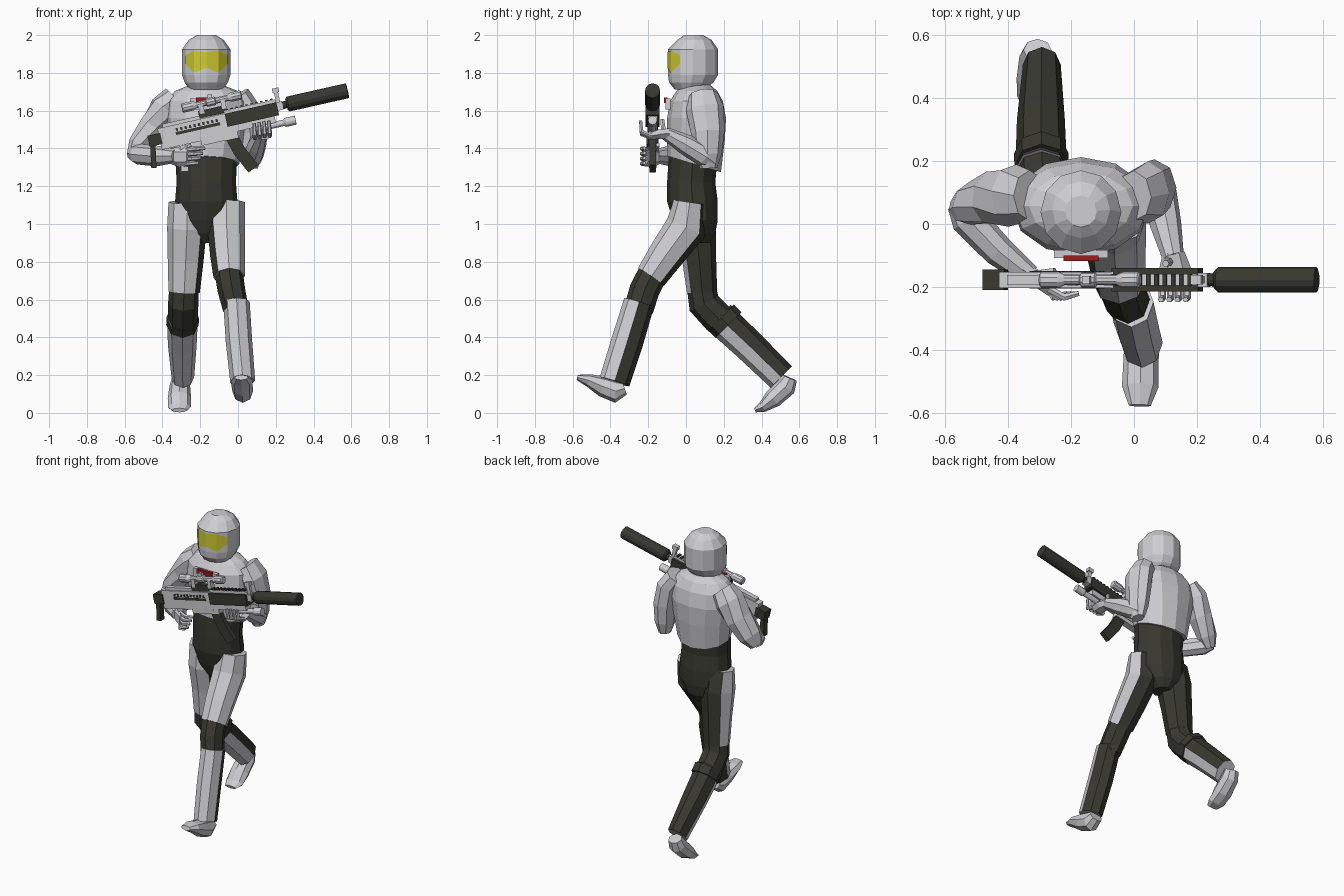
import bpy, bmesh, math
from mathutils import Vector, Matrix


def material(name, rgb):
    m = bpy.data.materials.new(name)
    m.diffuse_color = (*rgb, 1)
    return m


LIGHT = material("light grey armour", (0.62, 0.62, 0.65))
DARK = material("dark olive suit", (0.04, 0.04, 0.03))
YELLOW = material("yellow visor", (0.62, 0.60, 0.03))
RED = material("red", (0.35, 0.01, 0.01))
CX = -0.168                                   # body centre line


def finish(name, bm, mats):
    bmesh.ops.recalc_face_normals(bm, faces=bm.faces)
    me = bpy.data.meshes.new(name)
    bm.to_mesh(me)
    bm.free()
    for m in mats:
        me.materials.append(m)
    ob = bpy.data.objects.new(name, me)
    bpy.context.collection.objects.link(ob)
    return ob


def loft(name, pts, mats, n=8, ref=(1, 0, 0), flat=False, rule=None, matrix=None):
    """Skin rings (x, y, z, half width, half depth) along a path."""
    bm = bmesh.new()
    P = [Vector(p[:3]) for p in pts]
    rings = []
    for i, p in enumerate(pts):
        t = Vector((0, 0, -1)) if flat else (P[min(i + 1, len(P) - 1)] - P[max(i - 1, 0)]).normalized()
        s = Vector(ref)
        s = (s - t * s.dot(t)).normalized()
        f = t.cross(s)
        rings.append([bm.verts.new(P[i] + s * (math.cos(a) * p[3]) + f * (math.sin(a) * p[4]))
                      for a in (2 * math.pi * k / n for k in range(n))])
    for i in range(len(rings) - 1):
        for k in range(n):
            j = (k + 1) % n
            face = bm.faces.new((rings[i][k], rings[i][j], rings[i + 1][j], rings[i + 1][k]))
            a = 2 * math.pi * (k + 0.5) / n
            if rule:
                face.material_index = rule(math.cos(a), math.sin(a))
    bm.faces.new(rings[0])
    bm.faces.new(rings[-1])
    if matrix:
        bm.transform(matrix)
    return finish(name, bm, mats)


def stack(name, rows, mats, n=12):
    """Upright loft from rows (z, half width, front y, back y)."""
    return loft(name, [(CX, (a + b) / 2, z, w, (b - a) / 2) for z, w, a, b in rows], mats, n, flat=True)


def box(name, centre, size, mat, matrix=Matrix(), rot=0):
    bm = bmesh.new()
    bmesh.ops.create_cube(bm, size=1)
    bm.transform(matrix @ Matrix.Translation(centre) @ Matrix.Rotation(math.radians(-rot), 4, 'Y')
                 @ Matrix.Diagonal((*size, 1)))
    return finish(name, bm, [mat])


# Helmet, visor plate and neck
stack("helmet", [(2.0, .05, -.01, .09), (1.975, .092, -.045, .135), (1.925, .128, -.095, .17),
                 (1.79, .128, -.095, .17), (1.75, .115, -.09, .145), (1.712, .09, -.06, .10)], [LIGHT])
bm = bmesh.new()
cols = []
for deg, lo, hi in [(30, 1.85, 1.89), (60, 1.80, 1.918), (90, 1.828, 1.91), (120, 1.80, 1.918), (150, 1.85, 1.89)]:
    a = math.radians(deg)
    cols.append([bm.verts.new((CX + .131 * math.cos(a), .0375 - .1365 * math.sin(a), z)) for z in (lo, hi)])
for a, b in zip(cols, cols[1:]):
    bm.faces.new((a[0], b[0], b[1], a[1]))
finish("visor", bm, [YELLOW])
stack("neck", [(1.76, .07, -.03, .10), (1.66, .08, -.04, .13)], [DARK], 10)

# Torso
vest = stack("armour_vest", [(1.735, .09, -.02, .13), (1.705, .165, -.05, .165), (1.65, .215, -.085, .195),
                             (1.56, .22, -.1, .212), (1.44, .195, -.1, .205), (1.30, .175, -.098, .185)], [LIGHT])
for v in vest.data.vertices:                  # hem drops toward the back
    if v.co.z < 1.31:
        v.co.z += .03 - v.co.y * .3
stack("waist_and_pelvis", [(1.38, .165, -.09, .17), (1.22, .157, -.1, .155), (1.12, .165, -.1, .168),
                           (1.02, .16, -.07, .168), (.95, .11, -.04, .155), (.9, .05, 0, .12)], [DARK])
box("collar_badge", (CX, -.108, 1.655), (.11, .018, .03), RED)
box("collar_plate", (CX, -.095, 1.635), (.17, .025, .06), LIGHT)


# Legs: front and outer sides armoured, back and inner sides dark
def leg(side, name, thigh, knee, shin, foot):
    loft(name + "_thigh", thigh, [LIGHT, DARK],
         rule=lambda c, s: 0 if s > .5 or c * side > .8 else 1)
    loft(name + "_knee", knee, [DARK])
    loft(name + "_shin", shin, [LIGHT, DARK], rule=lambda c, s: 0 if s > 0 else 1)
    loft(name + "_foot", foot, [LIGHT])


leg(1, "left",
    [(-.062, .02, 1.115, .1, .085), (-.062, -.0, .98, .1, .11), (-.055, -.11, .83, .092, .095),
     (-.047, -.185, .72, .083, .083)],
    [(-.05, -.17, .75, .075, .078), (-.035, -.22, .65, .073, .08), (-.012, -.25, .55, .068, .078)],
    [(-.008, -.248, .585, .07, .082), (.005, -.31, .38, .07, .085), (.025, -.378, .165, .066, .082)],
    [(.025, -.325, .13, .045, .035), (.025, -.37, .115, .055, .062), (.022, -.44, .14, .056, .055),
     (.02, -.515, .172, .058, .034), (.018, -.575, .188, .035, .014)])
leg(-1, "right",
    [(-.268, .035, 1.115, .1, .085), (-.27, .05, .98, .105, .11), (-.277, .07, .81, .095, .09),
     (-.285, .085, .64, .083, .08)],
    [(-.285, .08, .67, .078, .076), (-.29, .095, .58, .08, .085), (-.292, .17, .50, .08, .085),
     (-.294, .22, .455, .075, .08)],
    [(-.294, .175, .505, .082, .09), (-.295, .33, .36, .076, .085), (-.292, .505, .19, .06, .08)],
    [(-.305, .55, .185, .045, .04), (-.308, .53, .14, .055, .055), (-.31, .46, .075, .062, .05),
     (-.31, .405, .03, .06, .028), (-.31, .365, .014, .04, .012)])
loft("right_knee_strap", [(-.293, .185, .505, .086, .097), (-.294, .225, .465, .086, .097)], [DARK])

# Arms
loft("right_upper_arm", [(-.33, .09, 1.67, .07, .08), (-.385, .09, 1.61, .085, .1), (-.45, .085, 1.51, .075, .09),
                         (-.52, .065, 1.41, .06, .075), (-.555, .05, 1.35, .035, .045)], [LIGHT], ref=(1, 0, 1))
loft("right_forearm", [(-.565, .065, 1.375, .035, .03), (-.53, .02, 1.37, .055, .055),
                       (-.43, -.085, 1.36, .055, .05), (-.33, -.165, 1.36, .036, .036)], [LIGHT], ref=(0, 0, 1))
loft("left_upper_arm", [(.0, .09, 1.68, .065, .08), (.045, .1, 1.61, .07, .1), (.065, .115, 1.49, .07, .09),
                        (.07, .115, 1.37, .06, .075), (.07, .12, 1.295, .035, .045)], [LIGHT])
loft("left_forearm", [(.07, .15, 1.325, .035, .035), (.08, .1, 1.36, .055, .06), (.1, .0, 1.42, .05, .055),
                      (.125, -.11, 1.48, .034, .034)], [LIGHT])

# Hands
loft("right_palm", [(-.36, -.14, 1.36, .04, .025), (-.31, -.17, 1.355, .055, .03), (-.26, -.215, 1.355, .05, .02)],
     [LIGHT], 6, ref=(0, 0, 1))
loft("left_palm", [(.125, -.09, 1.48, .035, .03), (.13, -.14, 1.475, .05, .03), (.13, -.19, 1.465, .05, .02)],
     [LIGHT], 6)
for i in range(4):
    z, x = 1.395 - .026 * i, .09 + .026 * i
    e = .012 * i
    loft(f"right_finger_{i}", [(-.27, -.205, z, .013, .013), (-.22 - e, -.232, z + .003, .013, .013),
                               (-.175 - e, -.22, z + .006, .009, .009)], [LIGHT], 6, ref=(0, 0, 1))
    loft(f"left_finger_{i}", [(x, -.18, 1.455 + e / 3, .012, .013), (x, -.235, 1.475 + e / 3, .012, .013),
                              (x - .005, -.24, 1.535 + e / 3, .009, .009)], [LIGHT], 6)
loft("right_thumb", [(-.31, -.16, 1.39, .015, .015), (-.25, -.15, 1.42, .012, .012)], [LIGHT], 6, ref=(0, 0, 1))
loft("left_thumb", [(.11, -.12, 1.5, .015, .015), (.1, -.125, 1.555, .011, .011)], [LIGHT], 6)

# Rifle, built level along x and then tilted up
GUN = Matrix.Translation((0, -.177, 1.565)) @ Matrix.Rotation(math.radians(-12.7), 4, 'Y')


def gbox(name, u, v, du, dv, dy, mat, rot=0):
    box("rifle_" + name, (u, 0, v), (du, dy, dv), mat, GUN, rot)


def gtube(name, v, rows, mat, n=12):
    loft("rifle_" + name, [(u, 0, v, r, r) for u, r in rows], [mat], n, ref=(0, 1, 0), matrix=GUN)


gtube("suppressor", .01, [(.265, .03), (.275, .04), (.595, .04), (.598, .03)], DARK)
gtube("barrel", .01, [(.1, .013), (.24, .013), (.241, .02), (.27, .02)], DARK)
gtube("lamp", -.082, [(.08, .017), (.23, .017), (.24, .024), (.295, .024)], LIGHT)
gtube("scope", .112, [(-.28, .02), (-.275, .026), (-.22, .026), (-.2, .017), (-.15, .017), (-.145, .024),
                      (-.1, .024), (-.095, .017), (-.03, .017), (-.01, .026), (.04, .026), (.045, .02)], LIGHT, 10)
for u in (-.18, -.06):
    gbox("scope_mount", u, .085, .025, .05, .035, LIGHT)
gbox("scope_knob", -.122, .142, .025, .02, .025, LIGHT)
gbox("sight_base", -.125, .058, .15, .04, .034, DARK)
gbox("receiver", -.245, -.022, .37, .115, .05, LIGHT)
gbox("lower_receiver", -.12, -.08, .2, .05, .044, LIGHT)
gbox("side_slot", -.22, -.012, .24, .016, .056, DARK)
gbox("top_cover", -.27, .042, .26, .022, .032, LIGHT)
gbox("handguard", .075, -.002, .28, .07, .074, DARK)
gbox("handguard_lower", .06, -.052, .26, .04, .05, LIGHT)
gbox("top_rail", .075, .04, .28, .018, .036, LIGHT)
for i in range(10):
    gbox(f"rail_tooth_{i}", -.05 + i * .027, .052, .013, .01, .036, DARK)
    gbox(f"slot_tooth_{i}", -.33 + i * .024, .008, .012, .016, .056, DARK)
gbox("front_sight", .225, .055, .022, .1, .02, LIGHT)
gbox("front_sight_ring", .225, .095, .035, .025, .03, LIGHT)
gbox("gas_block", .225, .01, .04, .045, .045, LIGHT)
gbox("magazine_upper", -.045, -.13, .066, .13, .03, DARK, 16)
gbox("magazine_lower", -.008, -.225, .066, .13, .03, DARK, 26)
gbox("grip", -.325, -.15, .04, .14, .035, LIGHT, -10)
gbox("butt", -.455, -.02, .07, .06, .065, DARK)
gbox("butt_hook", -.482, -.1, .028, .13, .04, DARK, -10)
